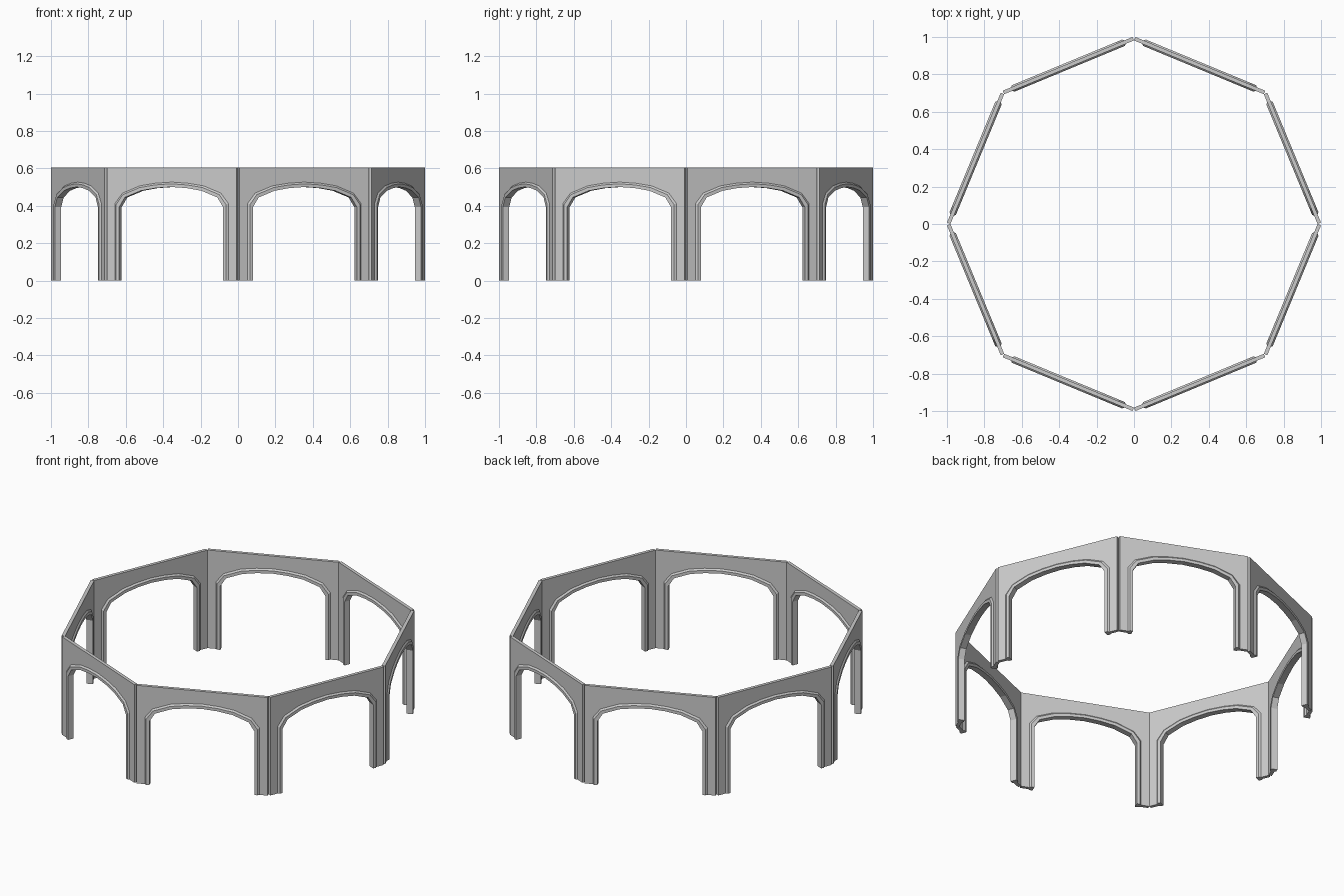
import bpy, bmesh, math
from mathutils import Vector, Matrix

if "Cube" in bpy.data.objects:
    bpy.data.objects.remove(bpy.data.objects["Cube"])

N, HEIGHT = 8, 0.605
WALL_T, TRIM_T = 0.02, 0.037
A = math.pi / N
c, s, k = math.cos(A), math.sin(A), math.tan(A)
APOTHEM = (1 + WALL_T * k * s) / (c + k * s)   # outer wall plane
HALF = (APOTHEM - WALL_T) * k                  # square ends, inner corners touch


def mirrored(half):
    """Right half of an arch (foot to crown) -> full path, right to left."""
    return half + [(-x, z) for x, z in reversed(half[:-1])]


inner = mirrored([(0.301, 0), (0.301, 0.393), (0.268, 0.445), (0.175, 0.481), (0.09, 0.495), (0, 0.501)])
outer = mirrored([(0.328, 0), (0.328, 0.413), (0.285, 0.468), (0.185, 0.507), (0.095, 0.521), (0, 0.527)])


def blend(f):
    return [(o[0] + (i[0] - o[0]) * f, o[1] + (i[1] - o[1]) * f) for o, i in zip(outer, inner)]


def finish(bm, name):
    bmesh.ops.recalc_face_normals(bm, faces=bm.faces)
    me = bpy.data.meshes.new(name)
    bm.to_mesh(me)
    bm.free()
    return me


# wall panel with arched opening, extruded through its thickness
bm = bmesh.new()
outline = [(HALF, 0), (HALF, HEIGHT), (-HALF, HEIGHT), (-HALF, 0)] + list(reversed(blend(0.5)))
face = bm.faces.new([bm.verts.new((x, -WALL_T / 2, z)) for x, z in outline])
ext = bmesh.ops.extrude_face_region(bm, geom=[face])
bmesh.ops.translate(bm, vec=(0, WALL_T, 0), verts=[v for v in ext["geom"] if isinstance(v, bmesh.types.BMVert)])
bmesh.ops.triangulate(bm, faces=[f for f in bm.faces if len(f.verts) > 4])
wall = finish(bm, "wall_panel")

# chamfered arch trim: cross-section lofted along the arch
bm = bmesh.new()
w, t = WALL_T / 2, TRIM_T / 2
section = [(0, -w), (0.35, -t), (1, -t), (1, t), (0.35, t), (0, w)]
rails = [[bm.verts.new((x, y, z)) for x, z in blend(f)] for f, y in section]
for a, b in zip(rails, rails[1:] + rails[:1]):
    for i in range(len(a) - 1):
        bm.faces.new((a[i], a[i + 1], b[i + 1], b[i]))
for end in (0, -1):
    bm.faces.new([r[end] for r in rails])
trim = finish(bm, "arch_trim")

# ring of eight bays
for i in range(N):
    m = Matrix.Rotation((2 * i + 1) * A, 4, 'Z') @ Matrix.Translation((0, -(APOTHEM - WALL_T / 2), 0))
    for me in (wall, trim):
        ob = bpy.data.objects.new(f"{me.name}_{i + 1}", me)
        ob.matrix_world = m
        bpy.context.collection.objects.link(ob)
